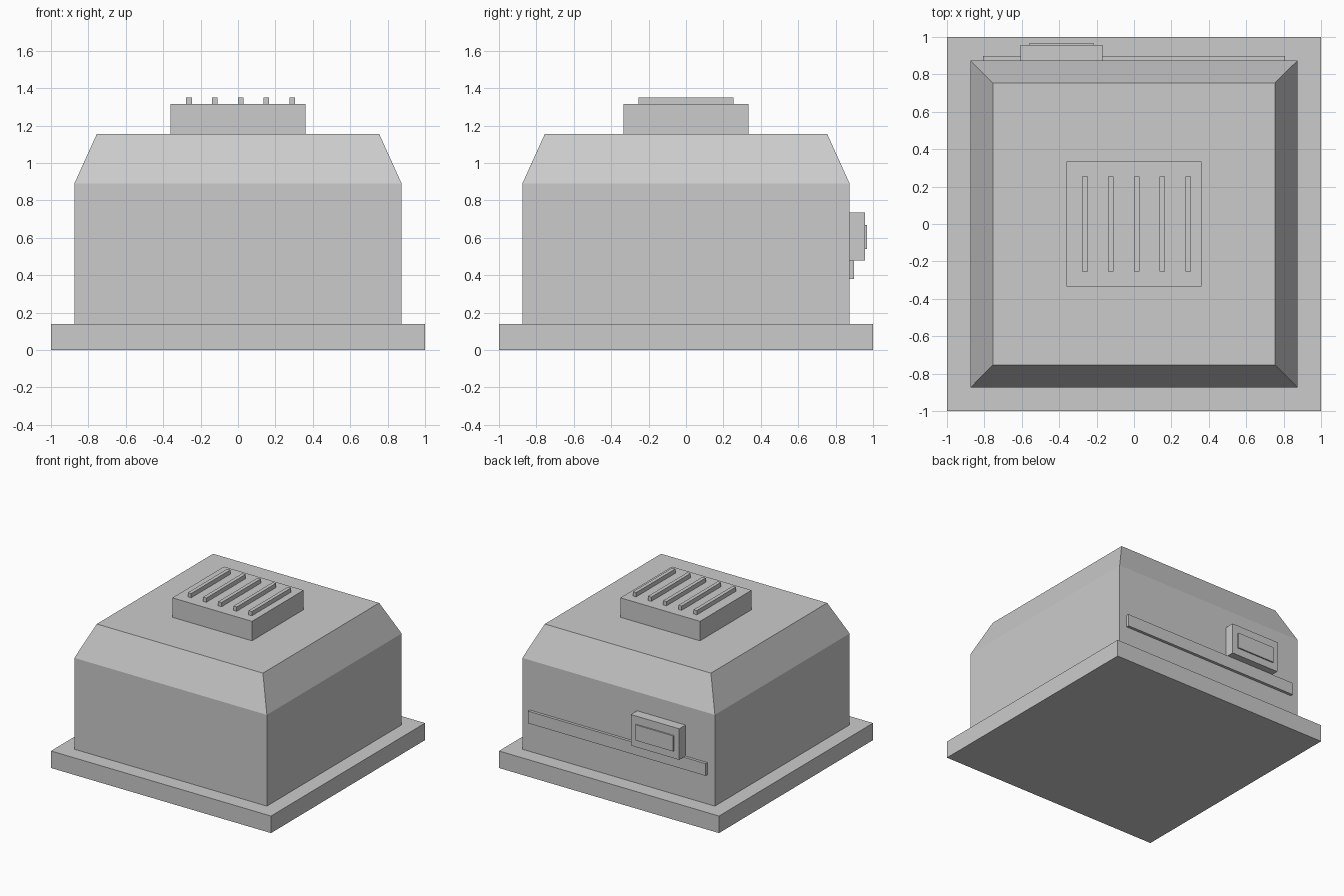
import bpy
import bmesh

if "Cube" in bpy.data.objects:
    bpy.data.objects.remove(bpy.data.objects["Cube"])


def add_box(name, x, y, z):
    """Box spanning the (min, max) ranges on each axis."""
    bm = bmesh.new()
    bmesh.ops.create_cube(bm, size=1)
    for v in bm.verts:
        v.co = [lo + (c + 0.5) * (hi - lo) for c, (lo, hi) in zip(v.co, (x, y, z))]
    return finish(name, bm)


def finish(name, bm):
    bmesh.ops.recalc_face_normals(bm, faces=bm.faces)
    mesh = bpy.data.meshes.new(name)
    bm.to_mesh(mesh)
    bm.free()
    obj = bpy.data.objects.new(name, mesh)
    bpy.context.collection.objects.link(obj)
    return obj


# Base plinth
add_box("base_plate", (-1, 1), (-1, 1), (0, 0.14))

# Housing: stacked square sections, tapered at the shoulder
bm = bmesh.new()
rings = []
for half, z in ((0.875, 0.14), (0.875, 0.89), (0.755, 1.155)):
    rings.append([bm.verts.new((sx * half, sy * half, z))
                  for sx, sy in ((-1, -1), (1, -1), (1, 1), (-1, 1))])
for low, high in zip(rings, rings[1:]):
    for i in range(4):
        j = (i + 1) % 4
        bm.faces.new((low[i], low[j], high[j], high[i]))
bm.faces.new(rings[0])
bm.faces.new(rings[-1])
finish("housing", bm)

# Roof vent with a row of slats
add_box("roof_vent", (-0.362, 0.362), (-0.335, 0.335), (1.155, 1.315))
for i in range(5):
    x = 0.014 + (i - 2) * 0.138
    add_box(f"vent_slat_{i + 1}", (x - 0.015, x + 0.015), (-0.255, 0.255), (1.315, 1.35))

# Back trim strip, control box and its cover plate
add_box("back_strip", (-0.807, 0.807), (0.875, 0.898), (0.38, 0.48))
add_box("control_box", (-0.608, -0.168), (0.875, 0.956), (0.48, 0.735))
add_box("control_panel", (-0.56, -0.217), (0.956, 0.967), (0.54, 0.668))
